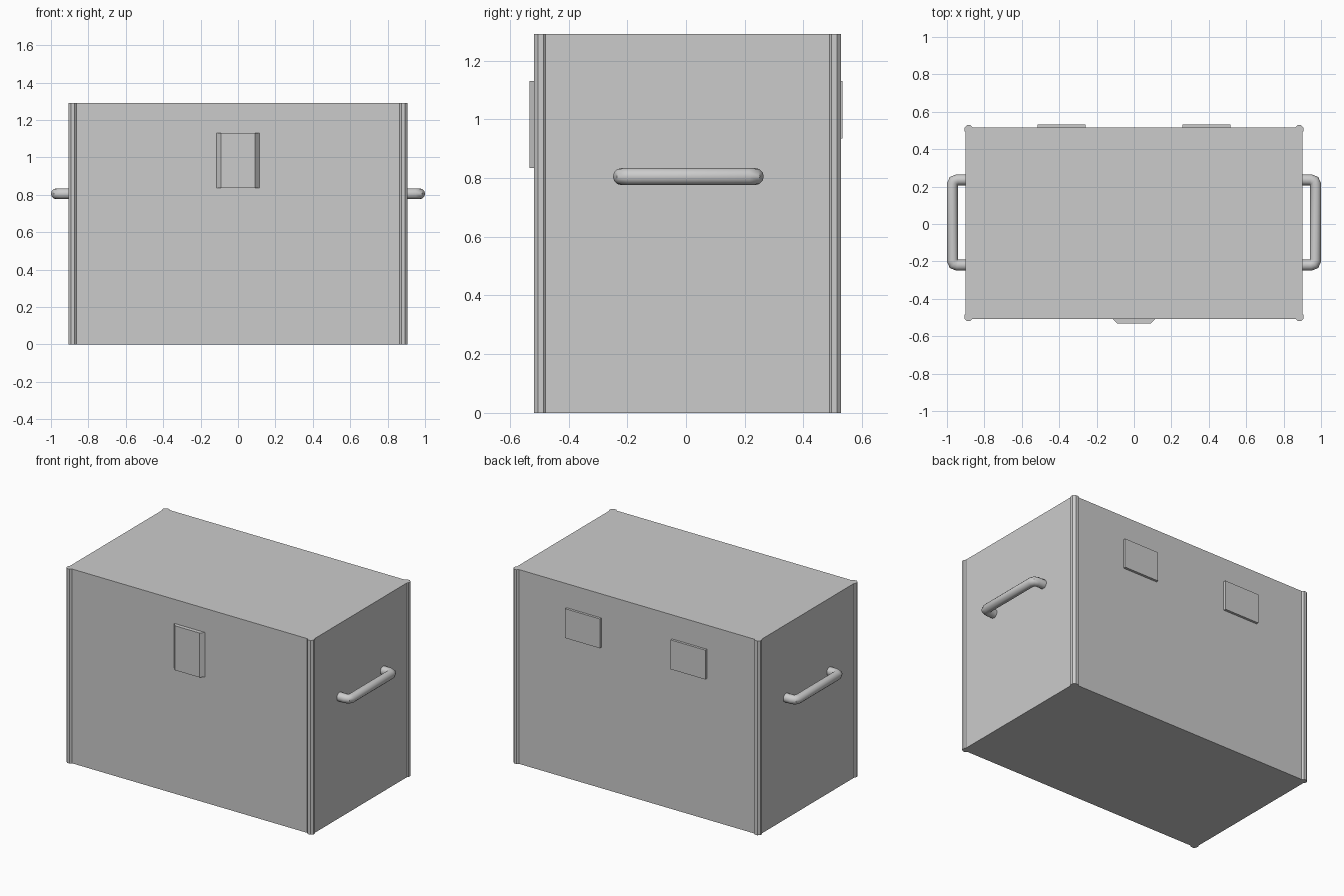
import bpy, bmesh, math
from mathutils import Vector

if "Cube" in bpy.data.objects:
    bpy.data.objects.remove(bpy.data.objects["Cube"])

YC = 0.005   # body centre in y
H = 1.29     # body height


def make_object(name, bm, smooth=False):
    bmesh.ops.recalc_face_normals(bm, faces=bm.faces[:])
    for f in bm.faces:
        f.smooth = smooth
    me = bpy.data.meshes.new(name)
    bm.to_mesh(me)
    bm.free()
    ob = bpy.data.objects.new(name, me)
    bpy.context.collection.objects.link(ob)
    return ob


def prism(name, profile, z0, z1):
    """Extrude an xy outline from z0 to z1."""
    bm = bmesh.new()
    face = bm.faces.new([bm.verts.new((x, y, z0)) for x, y in profile])
    ext = bmesh.ops.extrude_face_region(bm, geom=[face])
    top = [v for v in ext["geom"] if isinstance(v, bmesh.types.BMVert)]
    bmesh.ops.translate(bm, verts=top, vec=(0, 0, z1 - z0))
    return make_object(name, bm)


def box(name, x0, x1, y0, y1, z0, z1):
    return prism(name, [(x0, y0), (x1, y0), (x1, y1), (x0, y1)], z0, z1)


def tube(name, path, radius, sides=12):
    """Sweep a circle along a path in a horizontal plane, mitring the bends."""
    bm = bmesh.new()
    pts = [Vector(p) for p in path]
    rings = []
    for i, p in enumerate(pts):
        a = (p - pts[max(i - 1, 0)]).normalized()
        b = (pts[min(i + 1, len(pts) - 1)] - p).normalized()
        t = (a + b).normalized()
        width = 1 / max(t.dot(a if i else b), 0.5)
        side = Vector((-t.y, t.x, 0)) * width
        rings.append([bm.verts.new(p + radius * (side * math.cos(u) + Vector((0, 0, math.sin(u)))))
                      for u in (2 * math.pi * k / sides for k in range(sides))])
    for r, s in zip(rings, rings[1:]):
        for k in range(sides):
            n = (k + 1) % sides
            bm.faces.new((r[k], r[n], s[n], s[k]))
    bm.faces.new(rings[0])
    bm.faces.new(rings[-1])
    ob = make_object(name, bm, smooth=True)
    bpy.context.view_layer.objects.active = ob
    ob.select_set(True)
    bpy.ops.object.shade_smooth_by_angle(angle=math.radians(40))
    ob.select_set(False)
    return ob


# Main body
box("trunk_body", -0.9, 0.9, YC - 0.512, YC + 0.512, 0, H)

# Octagonal corner strips
R = 0.023 / math.cos(math.pi / 8)
for sx in (-1, 1):
    for sy in (-1, 1):
        octagon = [(sx * 0.884 + R * math.cos(math.pi / 8 + k * math.pi / 4),
                    YC + sy * 0.5 + R * math.sin(math.pi / 8 + k * math.pi / 4)) for k in range(8)]
        prism("corner_strip", octagon, 0, H)

# Side carrying handles
for sx in (-1, 1):
    half = [(0.89, 0.228), (0.945, 0.228), (0.963, 0.221), (0.971, 0.203)]
    path = half + [(x, -y) for x, y in reversed(half)]
    tube("side_handle", [(sx * x, 0.008 + y, 0.805) for x, y in path], 0.029)

# Hinge plates on the back
for sx in (-1, 1):
    x0, x1 = sorted((sx * 0.26, sx * 0.515))
    box("hinge_plate", x0, x1, 0.50, 0.533, 0.935, 1.13)

# Lock plate with bevelled sides and an oval keyhole recess
front, back = -0.533, -0.506
lock = prism("lock_plate", [(-0.09, front), (0.09, front), (0.115, back), (-0.115, back)], 0.835, 1.13)
bm = bmesh.new()
bmesh.ops.create_cone(bm, cap_ends=True, segments=12, radius1=1, radius2=1, depth=0.1)
for v in bm.verts:
    v.co = Vector((v.co.x * 0.038, front + v.co.z, 0.935 + v.co.y * 0.047))
cutter = make_object("keyhole_cutter", bm)
cutter.hide_render = True
cutter.display_type = 'WIRE'
cut = lock.modifiers.new("keyhole", 'BOOLEAN')
cut.operation = 'DIFFERENCE'
cut.solver = 'EXACT'
cut.object = cutter
